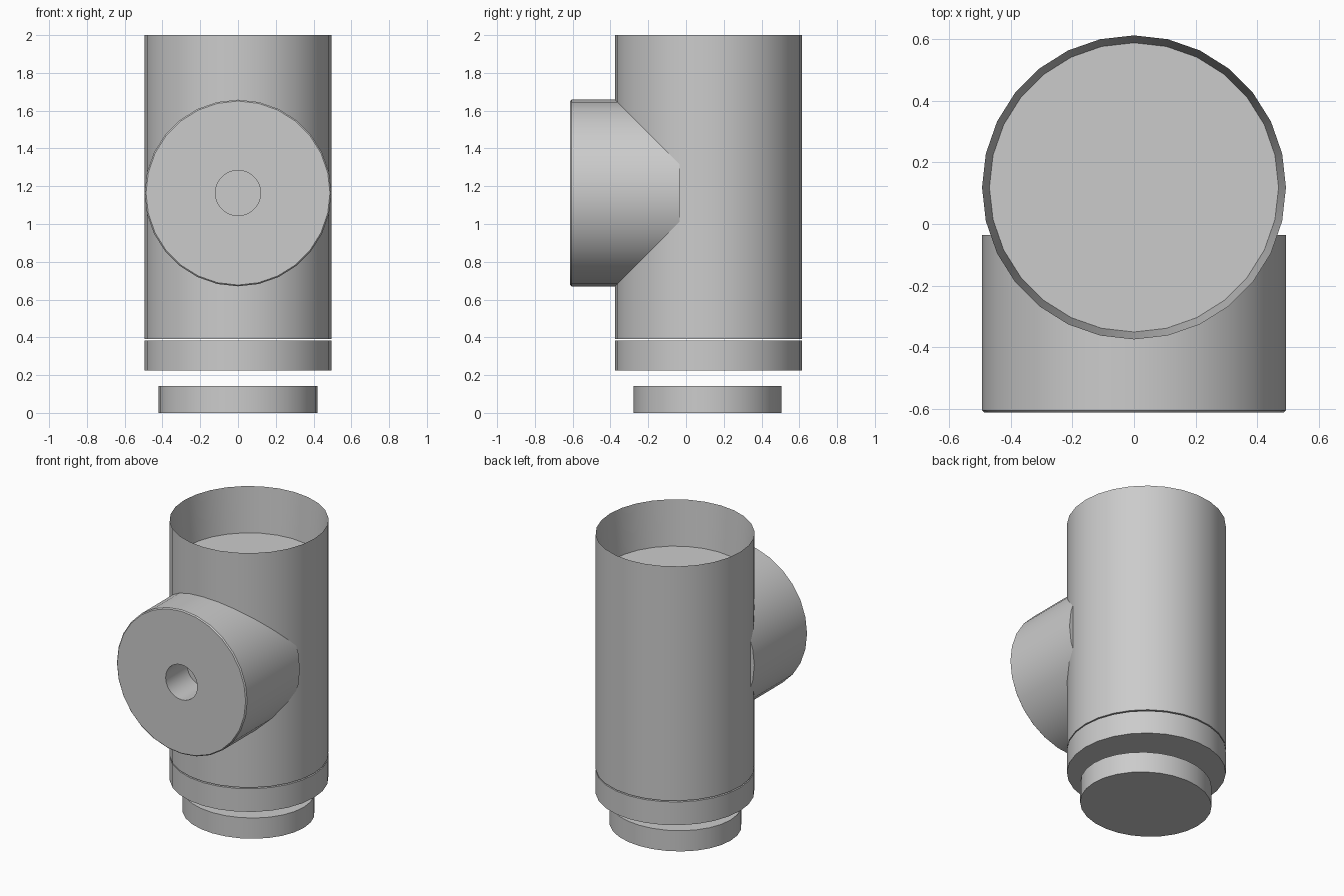
import bpy, bmesh, math
from mathutils import Matrix

if "Cube" in bpy.data.objects:
    bpy.data.objects.remove(bpy.data.objects["Cube"])

SIDES = 28
R = 0.494
CY = 0.119  # y of the vertical axis


def lathe(name, profile, matrix, sides=SIDES):
    """Revolve (radius, height) points around local z; radius 0 makes a pole."""
    bm = bmesh.new()
    rings = []
    for r, h in profile:
        if r == 0:
            rings.append([bm.verts.new((0, 0, h))])
        else:
            rings.append([bm.verts.new((r * math.cos(2 * math.pi * i / sides),
                                        r * math.sin(2 * math.pi * i / sides), h))
                          for i in range(sides)])
    for a, b in zip(rings, rings[1:]):
        for i in range(sides):
            j = (i + 1) % sides
            if len(a) == 1:
                bm.faces.new((a[0], b[j], b[i]))
            elif len(b) == 1:
                bm.faces.new((a[i], a[j], b[0]))
            else:
                bm.faces.new((a[i], a[j], b[j], b[i]))
    bm.transform(matrix)
    bmesh.ops.recalc_face_normals(bm, faces=bm.faces)
    me = bpy.data.meshes.new(name)
    bm.to_mesh(me)
    bm.free()
    ob = bpy.data.objects.new(name, me)
    bpy.context.collection.objects.link(ob)
    bpy.ops.object.select_all(action='DESELECT')
    ob.select_set(True)
    bpy.context.view_layer.objects.active = ob
    bpy.ops.object.shade_smooth_by_angle(angle=math.radians(30))
    return ob


upright = Matrix.Translation((0, CY, 0))

# Tall body with a sharp rim and a tapered recess in the top
lathe("main_tube", [(0, 0.392), (R, 0.392), (R, 2.0), (0.47, 1.69), (0, 1.69)], upright)

# Separate collar just below the body
lathe("lower_collar", [(0, 0.225), (R, 0.225), (R, 0.384), (0, 0.384)], upright)

# Slightly oval base disc
lathe("base_disc", [(0, 0), (0.42, 0), (0.42, 0.142), (0, 0.142)],
      Matrix.Translation((0, 0.114, 0)) @ Matrix.Diagonal((1, 0.933, 1, 1)))

# Side branch pointing to the front, with a softened edge and a centre hole
sideways = Matrix.Translation((0, 0, 1.164)) @ Matrix.Rotation(math.radians(90), 4, 'X')
lathe("side_branch", [(0, 0.035), (R, 0.035), (R, 0.606), (R - 0.007, 0.613),
                      (0.12, 0.613), (0.12, 0.38), (0, 0.38)], sideways)
